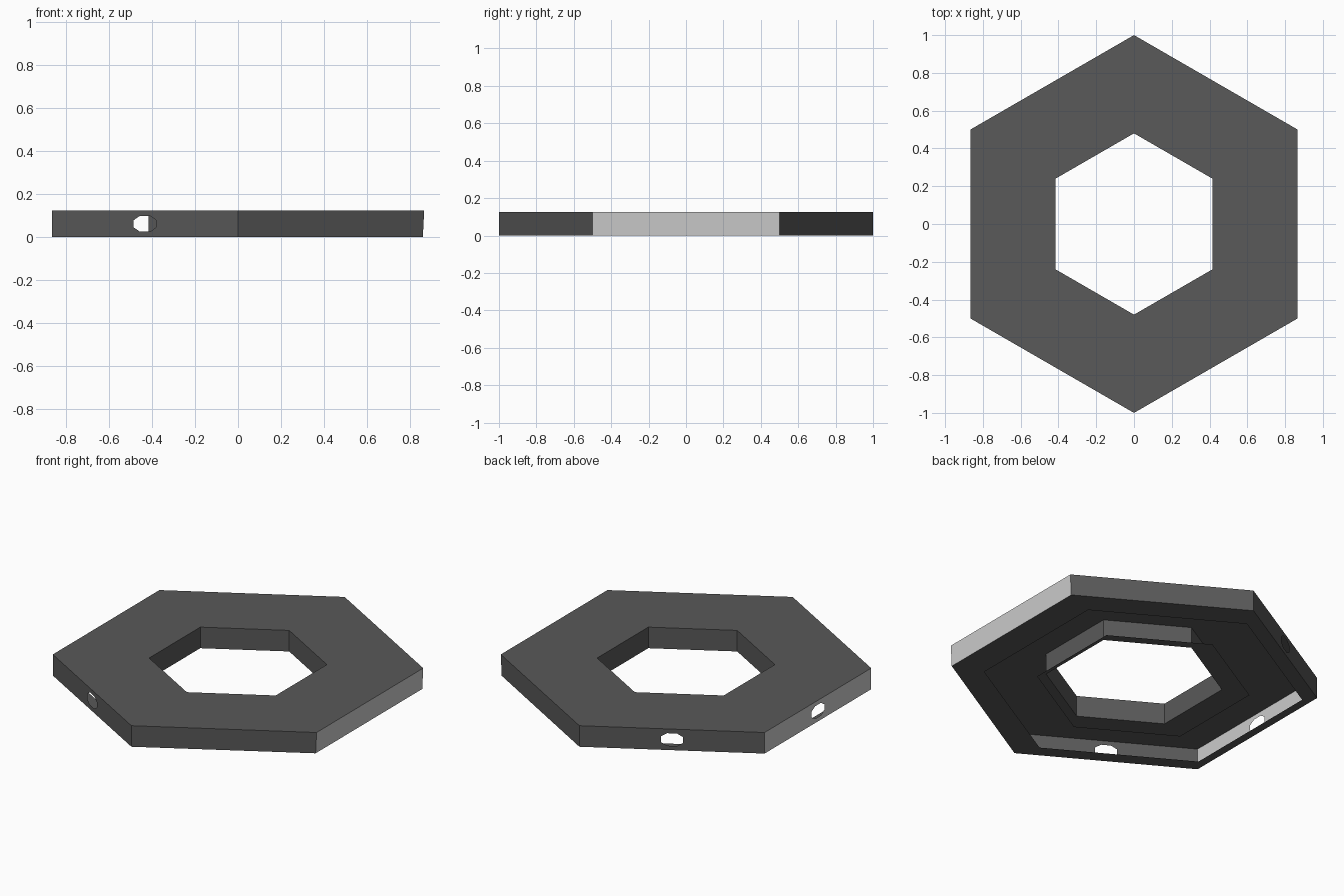
import bpy, bmesh, math
from mathutils import Vector

if "Cube" in bpy.data.objects:
    bpy.data.objects.remove(bpy.data.objects["Cube"])

H = 0.125          # height of the shell
SHIFT = -0.065     # the underside channel sits off-centre

dark = bpy.data.materials.new("dark_grey")
dark.diffuse_color = (0.1, 0.1, 0.1, 1)
dark.use_nodes = True
dark.node_tree.nodes["Principled BSDF"].inputs["Base Color"].default_value = dark.diffuse_color


def hexagon(r, z, cx=0.0):
    return [Vector((cx + r * math.cos(math.radians(90 + 60 * k)),
                    r * math.sin(math.radians(90 + 60 * k)), z)) for k in range(6)]


def make(name, faces, mat=None):
    bm = bmesh.new()
    for f in faces:
        bm.faces.new([bm.verts.new(p) for p in f])
    bmesh.ops.remove_doubles(bm, verts=bm.verts, dist=1e-5)
    me = bpy.data.meshes.new(name)
    bm.to_mesh(me)
    bm.free()
    ob = bpy.data.objects.new(name, me)
    bpy.context.collection.objects.link(ob)
    if mat:
        me.materials.append(mat)


def band(a, b):
    """Quads joining two hexagon loops."""
    return [(a[k], a[(k + 1) % 6], b[(k + 1) % 6], b[k]) for k in range(6)]


def holed(p, q, r, s):
    """Rectangle p-q-r-s with an octagonal cable hole in the middle."""
    c = (p + q + r + s) / 4
    u = (q - p).normalized()
    v = Vector((0, 0, 1))
    w, h, cw, ch = 0.06, 0.037, 0.027, 0.017
    o = [c + u * x + v * y for x, y in
         ((-w, -ch), (-cw, -h), (cw, -h), (w, -ch),
          (w, ch), (cw, h), (-cw, h), (-w, ch))]
    corner = [p, q, r, s]
    faces = []
    for i in range(4):
        faces.append((corner[i], o[2 * i + 1], o[2 * i]))
        faces.append((corner[i], corner[(i + 1) % 4],
                      o[(2 * i + 2) % 8], o[2 * i + 1]))
    return faces


# outer loops; the right wall leans in slightly at the bottom
low, high = hexagon(1, 0), hexagon(1, H)
for k in (4, 5):
    low[k].x = 0.86
hole_low, hole_high = hexagon(0.48, 0), hexagon(0.48, H)

# top plate and central opening
make("top_plate", band(high, hole_high), dark)
make("inner_wall", band(hole_high, hole_low), dark)

# thin lips around the open channel underneath
make("outer_lip", band(hexagon(0.868, 0, SHIFT), low), dark)
make("inner_lip", band(hole_low, hexagon(0.58, 0, SHIFT)), dark)

# outer walls: three on the left have cable holes, the two side walls are light
names = ["back_left", "left", "front_left", "front_right", "right", "back_right"]
for k, (quad, name) in enumerate(zip(band(low, high), names)):
    faces = holed(*quad) if k < 3 else [quad]
    make(name + "_wall", faces, None if name in ("left", "right") else dark)
